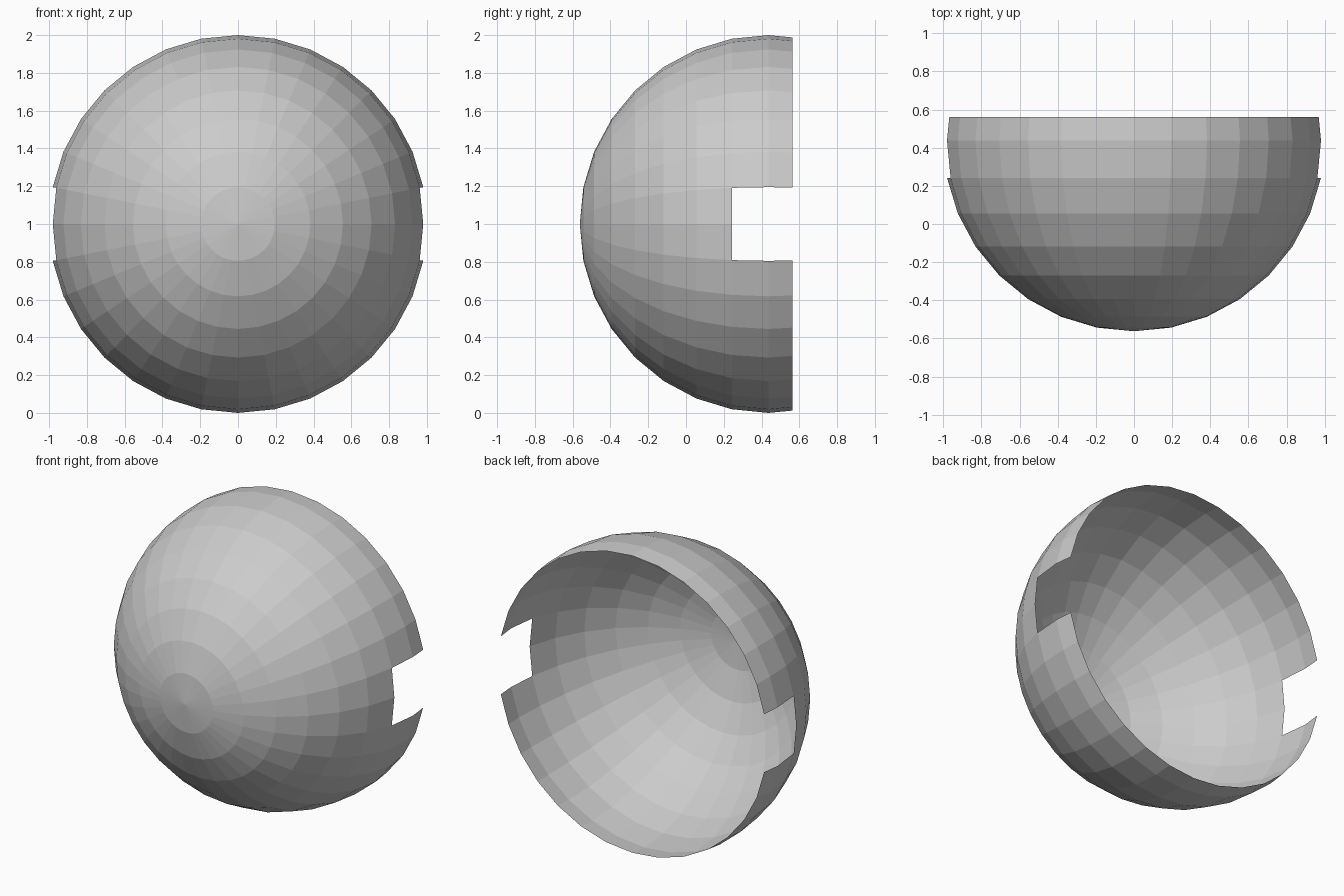
import bpy, bmesh
from math import radians
from mathutils import Matrix

if "Cube" in bpy.data.objects:
    bpy.data.objects.remove(bpy.data.objects["Cube"])

CY, CZ = 0.4375, 1.0       # sphere centre
RIM = 0.5625               # open rear rim

# Faceted sphere with its pole pointing to the front
bm = bmesh.new()
xf = Matrix.Translation((0, CY, CZ)) @ Matrix.Rotation(radians(90), 4, 'X')
bmesh.ops.create_uvsphere(bm, u_segments=32, v_segments=16, radius=1.0, matrix=xf)

# Cut off the rear to leave an open bowl
bmesh.ops.bisect_plane(bm, geom=bm.verts[:] + bm.edges[:] + bm.faces[:],
                       plane_co=(0, RIM, 0), plane_no=(0, 1, 0), clear_outer=True)

# Square notches in the rim, left and right
notch = []
for f in bm.faces:
    c = f.calc_center_median()
    if c.y > 0.25 and abs(c.z - CZ) < 0.15 and abs(c.x) > 0.5:
        notch.append(f)
bmesh.ops.delete(bm, geom=notch, context='FACES')
bmesh.ops.recalc_face_normals(bm, faces=bm.faces[:])

# Make sure the shell's normals face outwards
for f in bm.faces:
    c = f.calc_center_median()
    if f.normal.x * c.x + f.normal.y * (c.y - CY) + f.normal.z * (c.z - CZ) < 0:
        f.normal_flip()

mesh = bpy.data.meshes.new("notched_dome_shell")
bm.to_mesh(mesh)
bm.free()
shell = bpy.data.objects.new("notched_dome_shell", mesh)
bpy.context.collection.objects.link(shell)
